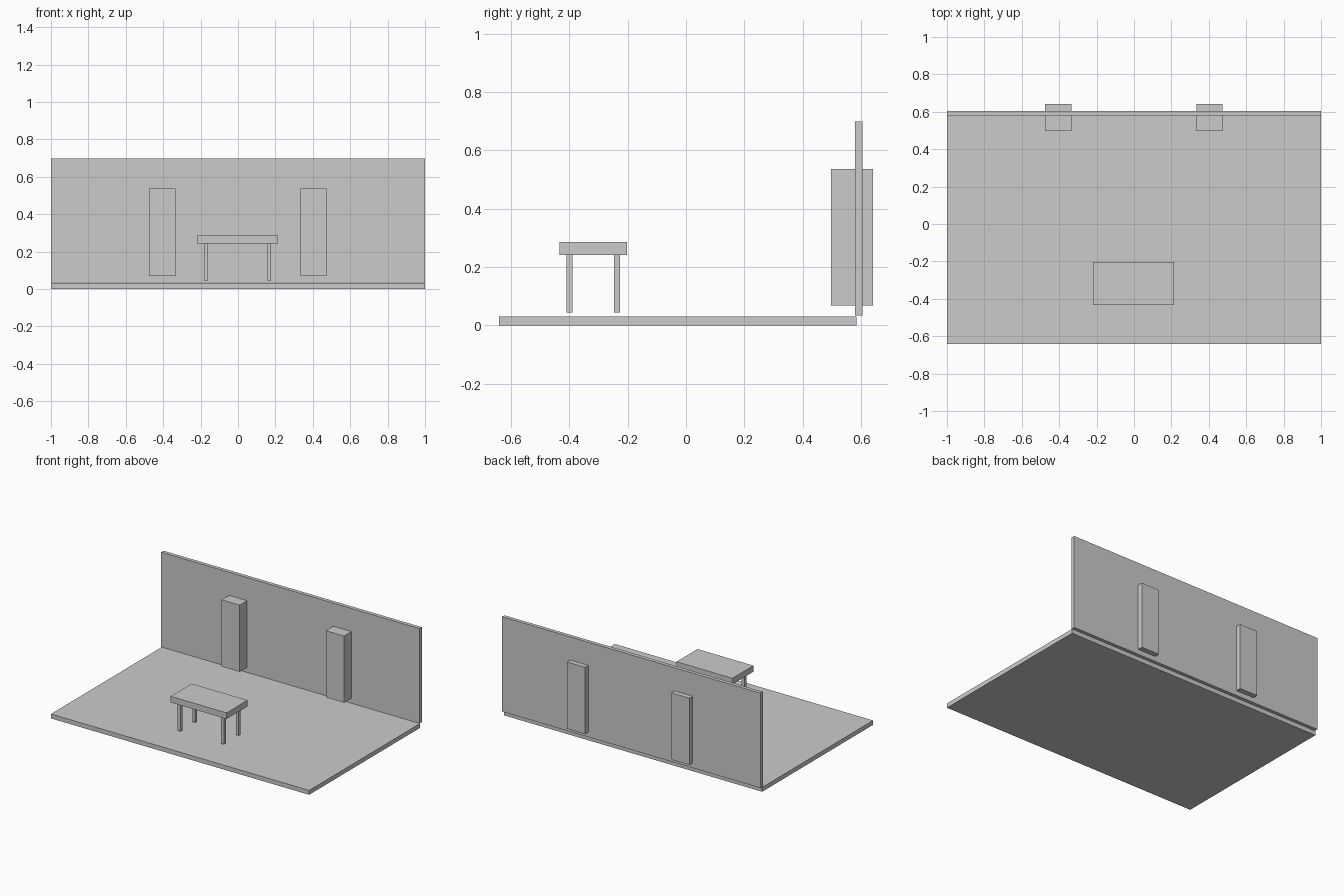
import bpy

if "Cube" in bpy.data.objects:
    bpy.data.objects.remove(bpy.data.objects["Cube"])


def box(name, x, y, z):
    """Box from (min, max) ranges on each axis."""
    bpy.ops.mesh.primitive_cube_add(size=1, location=[(a + b) / 2 for a, b in (x, y, z)])
    ob = bpy.context.object
    ob.name = name
    ob.scale = [b - a for a, b in (x, y, z)]
    bpy.ops.object.transform_apply(location=False, rotation=False, scale=True)
    return ob


# Floor slab and back wall
box("floor", (-1, 1), (-0.641, 0.585), (0, 0.031))
box("back_wall", (-1, 1), (0.579, 0.605), (0.034, 0.698))

# Two pillars passing through the wall
for side, cx in (("left", -0.405), ("right", 0.403)):
    box(side + "_pillar", (cx - 0.07, cx + 0.07), (0.497, 0.641), (0.069, 0.536))

# Table top
box("table_top", (-0.218, 0.215), (-0.434, -0.202), (0.242, 0.285))

# Four square table legs
h = 0.0105
for side, lx in (("left", -0.170), ("right", 0.167)):
    for end, ly in (("front", -0.399), ("back", -0.237)):
        box(f"{end}_{side}_leg", (lx - h, lx + h), (ly - h, ly + h), (0.045, 0.242))
